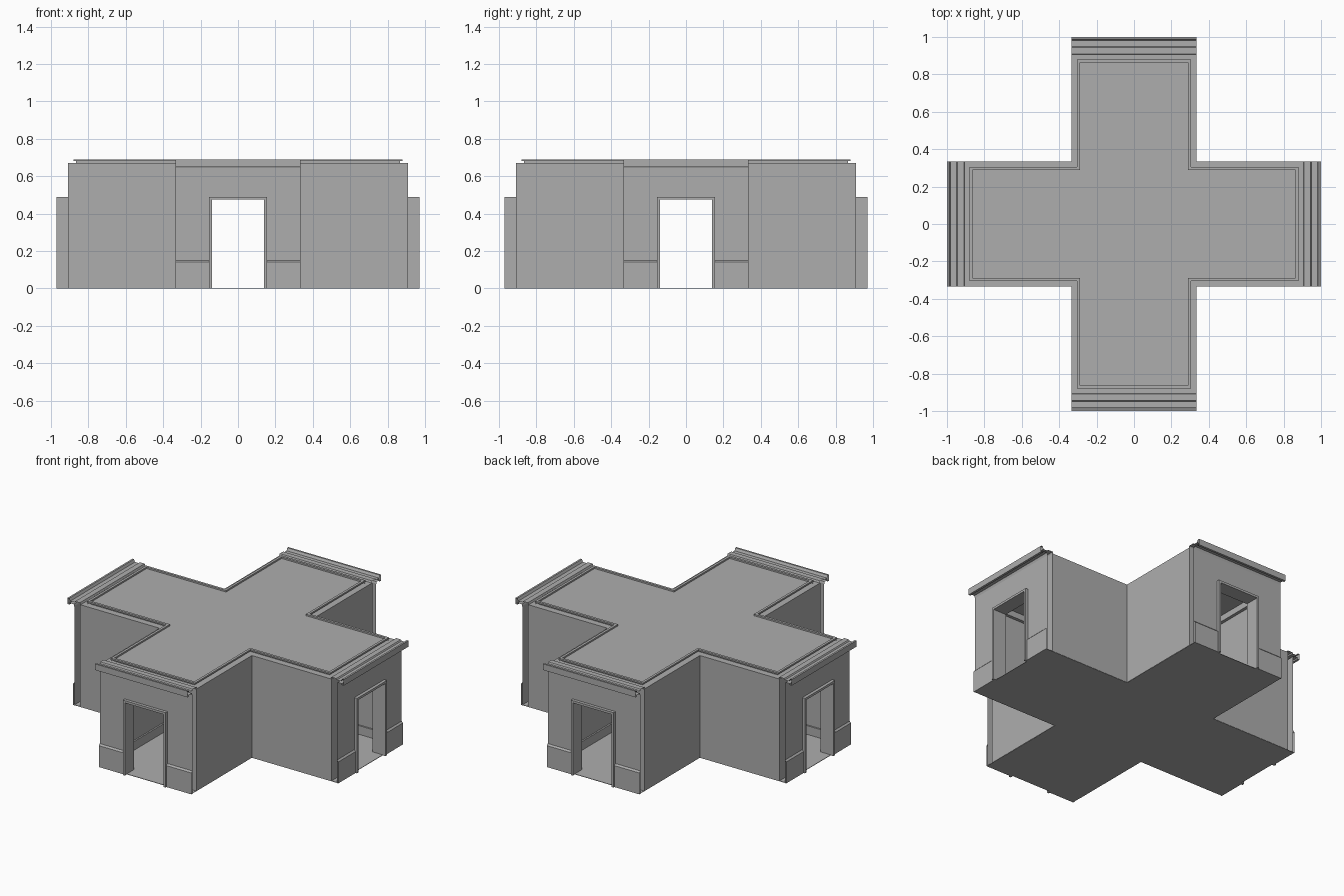
import bpy, bmesh
from math import pi
from mathutils import Matrix

cube = bpy.data.objects.get("Cube")
if cube:
    bpy.data.objects.remove(cube, do_unlink=True)

grey = bpy.data.materials.new("plain_grey")
grey.use_nodes = True
tone = (0.42, 0.42, 0.42, 1)
grey.diffuse_color = tone
grey.node_tree.nodes["Principled BSDF"].inputs["Base Color"].default_value = tone


def finish(name, bm, turn=0):
    """Turn a bmesh into a named object, spun about z by quarter turns."""
    bm.transform(Matrix.Rotation(turn * pi / 2, 4, 'Z'))
    mesh = bpy.data.meshes.new(name)
    bm.to_mesh(mesh)
    bm.free()
    mesh.materials.append(grey)
    obj = bpy.data.objects.new(name, mesh)
    bpy.context.scene.collection.objects.link(obj)
    return obj


def cross(w, l):
    """Outline of a plus shape with half width w and half length l."""
    arm = [(w, -w), (l, -w), (l, w)]
    pts = []
    for k in range(4):
        pts += arm
        arm = [(-y, x) for x, y in arm]
    return pts


def prism(name, outer, z0, z1, inner=None):
    """Plus-shaped slab, or a plus-shaped ring when inner is given."""
    bm = bmesh.new()
    loop = lambda pts, z: [bm.verts.new((x, y, z)) for x, y in pts]
    ob, ot = loop(outer, z0), loop(outer, z1)
    n = len(outer)
    if inner:
        loops = [ob, ot, loop(inner, z1), loop(inner, z0)]
        pairs = zip(loops, loops[1:] + loops[:1])
    else:
        pairs = [(ob, ot)]
        bm.faces.new(ob[::-1])
        bm.faces.new(ot)
    for a, b in pairs:
        for i in range(n):
            j = (i + 1) % n
            bm.faces.new((a[i], a[j], b[j], b[i]))
    bmesh.ops.recalc_face_normals(bm, faces=bm.faces)
    return finish(name, bm)


def box(name, size, centre):
    bm = bmesh.new()
    bmesh.ops.create_cube(bm, size=1)
    bm.transform(Matrix.Translation(centre) @ Matrix.Diagonal((*size, 1)))
    return finish(name, bm)


def strip(name, profile, x0, x1, turn):
    """Open sheet: a (y, z) profile swept along x, without end caps."""
    bm = bmesh.new()
    rows = [[bm.verts.new((x, y, z)) for y, z in profile] for x in (x0, x1)]
    for i in range(len(profile) - 1):
        bm.faces.new((rows[0][i], rows[0][i + 1], rows[1][i + 1], rows[1][i]))
    return finish(name, bm, turn)


def upright(name, pts, y0, turn, y1=None):
    """Face in the xz plane, extruded back to y1 when that is given."""
    bm = bmesh.new()
    face = bm.faces.new([bm.verts.new((x, y0, z)) for x, z in pts])
    if y1 is not None:
        ext = bmesh.ops.extrude_face_region(bm, geom=[face], use_keep_orig=True)
        moved = [v for v in ext["geom"] if isinstance(v, bmesh.types.BMVert)]
        bmesh.ops.translate(bm, verts=moved, vec=(0, y1 - y0, 0))
        bmesh.ops.recalc_face_normals(bm, faces=bm.faces)
    elif face.normal.y > 0:
        face.normal_flip()
    bm.normal_update()
    if y1 is None and face.normal.y > 0:
        face.normal_flip()
    return finish(name, bm, turn)


def arch(w0, h0, w1, h1):
    """Upside-down U between an outer and an inner rectangle."""
    return [(-w0, 0), (-w0, h0), (w0, h0), (w0, 0),
            (w1, 0), (w1, h1), (-w1, h1), (-w1, 0)]


# Floor, walls, ceiling and interior mouldings
W, END = 0.335, 0.95
floor = prism("floor", cross(W - 0.002, END), 0, 0.003)
walls = prism("walls", cross(W, 0.91), 0.001, 0.67, cross(0.305, 0.88))
skirting = prism("inner_skirting", cross(0.306, 0.881), 0.003, 0.06, cross(0.295, 0.87))
prism("inner_cornice", cross(0.306, 0.881), 0.59, 0.635, cross(0.285, 0.86))
prism("ceiling", cross(0.32, 0.895), 0.63, 0.668)

# Doorways cut through both axes
cutters = [box("door_cutter", s, (0, 0, 0.1925))
           for s in ((2.4, 0.3, 0.585), (0.3, 2.4, 0.585))]
for obj in (walls, skirting):
    for c in cutters:
        mod = obj.modifiers.new("doorway", 'BOOLEAN')
        mod.operation, mod.solver, mod.object = 'DIFFERENCE', 'EXACT', c
    graph = bpy.context.evaluated_depsgraph_get()
    cut = bpy.data.meshes.new_from_object(obj.evaluated_get(graph))
    obj.modifiers.clear()
    obj.data = cut
for c in cutters:
    bpy.data.objects.remove(c, do_unlink=True)

# Roof with a raised rim
prism("roof", cross(0.29, 0.865), 0.66, 0.68)
prism("roof_rim", cross(0.305, 0.88), 0.68, 0.69, cross(0.289, 0.864))

# End facades: panel, plinth, door frame and cornice on each arm
cornice = [(-0.95, 0.645), (-0.955, 0.66), (-0.985, 0.66), (-0.985, 0.65),
           (-1.0, 0.65), (-1.0, 0.69), (-0.988, 0.69), (-0.98, 0.674),
           (-0.95, 0.674), (-0.945, 0.682), (-0.91, 0.682), (-0.905, 0.67)]
plinth = [(-END, 0), (-0.96, 0), (-0.96, 0.14), (-END, 0.15)]
for k, side in enumerate(("front", "left", "back", "right")):
    upright(side + "_panel", arch(W, 0.65, 0.15, 0.485), -END, k)
    upright(side + "_door_frame", arch(0.155, 0.49, 0.14, 0.475), -0.97, k, -0.875)
    strip(side + "_cornice", cornice, W, -W, k)
    for x0, x1, part in ((W, 0.155, "a"), (-0.155, -W, "b")):
        strip(side + "_plinth_" + part, plinth, x0, x1, k)
